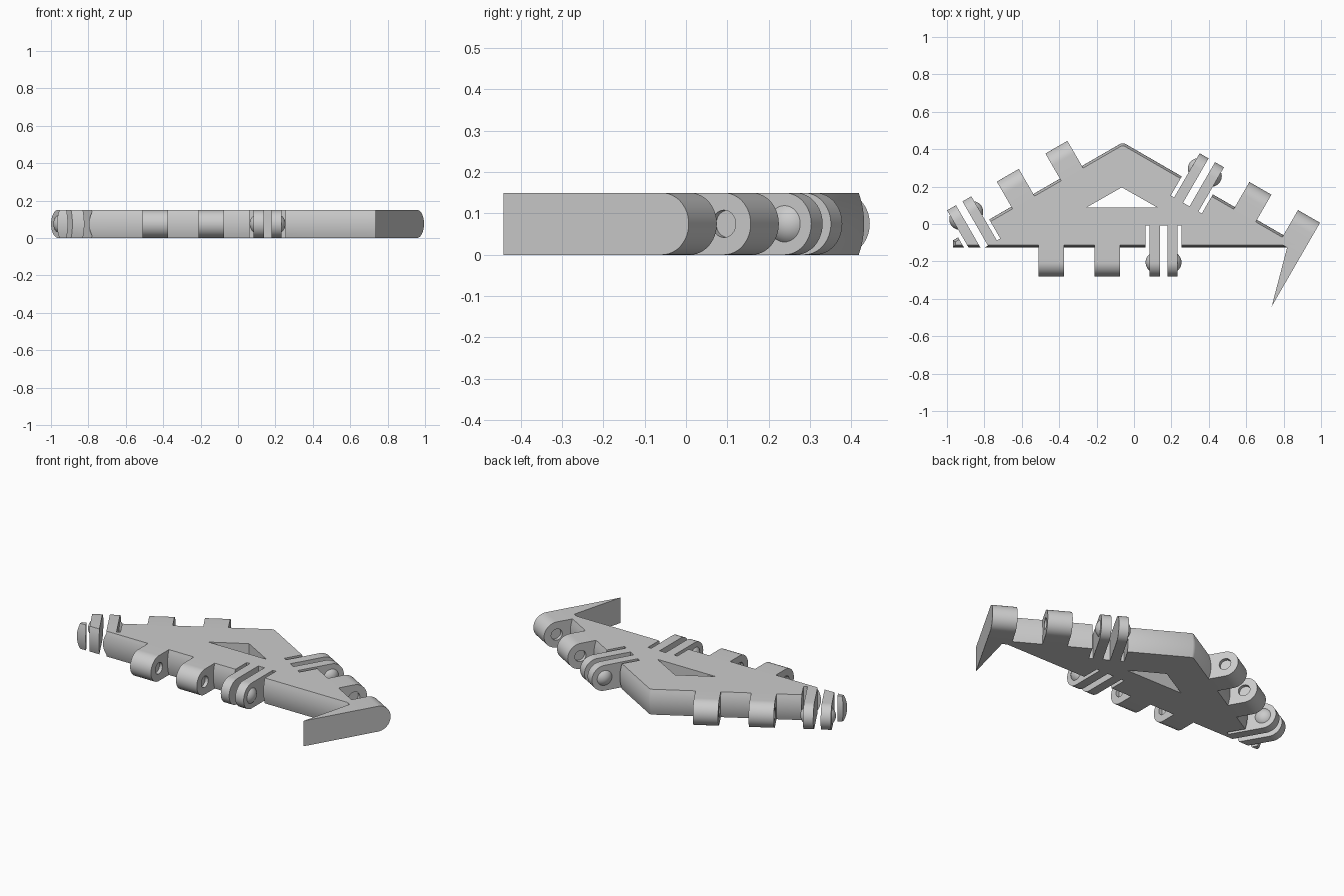
import bpy, bmesh, math
from mathutils import Matrix, Vector

if "Cube" in bpy.data.objects:
    bpy.data.objects.remove(bpy.data.objects["Cube"])

H = 0.15            # plate thickness
R = H / 2           # hinge rounding radius
REACH = 0.168       # hinge length beyond the plate edge

grey = bpy.data.materials.new("plain grey")
grey.use_nodes = True
colour = (0.6, 0.6, 0.6, 1)
grey.diffuse_color = colour
grey.node_tree.nodes["Principled BSDF"].inputs["Base Color"].default_value = colour


def finish(bm, name, frame=Matrix()):
    bmesh.ops.recalc_face_normals(bm, faces=bm.faces)
    mesh = bpy.data.meshes.new(name)
    bm.to_mesh(mesh)
    bm.free()
    mesh.transform(frame)
    mesh.materials.append(grey)
    ob = bpy.data.objects.new(name, mesh)
    bpy.context.collection.objects.link(ob)
    return ob


def prism(name, points, along, frame=Matrix()):
    """Extrude a closed polygon along a vector."""
    bm = bmesh.new()
    face = bm.faces.new([bm.verts.new(p) for p in points])
    ext = bmesh.ops.extrude_face_region(bm, geom=[face])
    moved = [g for g in ext["geom"] if isinstance(g, bmesh.types.BMVert)]
    bmesh.ops.translate(bm, verts=moved, vec=Vector(along))
    return finish(bm, name, frame)


def cut(target, cutters):
    for c in cutters:
        mod = target.modifiers.new("cut", 'BOOLEAN')
        mod.object, mod.solver = c, 'EXACT'
        bpy.context.view_layer.objects.active = target
        bpy.ops.object.modifier_apply(modifier=mod.name)
        bpy.data.objects.remove(c)


def smooth(ob):
    bpy.ops.object.select_all(action='DESELECT')
    ob.select_set(True)
    bpy.context.view_layer.objects.active = ob
    bpy.ops.object.shade_smooth_by_angle(angle=math.radians(30))


def box(name, t0, t1, n0, n1, frame):
    pts = [(t0, n0, -0.1), (t1, n0, -0.1), (t1, n1, -0.1), (t0, n1, -0.1)]
    return prism(name, pts, (0, 0, 0.4), frame)


def tab(name, t0, t1, n0, n1, frame):
    """Hinge tab with a half-round outer end."""
    pts = [(t0, n0, H), (t0, n0, 0)]
    for i in range(25):
        a = math.pi * (i / 24 - 0.5)
        pts.append((t0, n1 - R + R * math.cos(a), R + R * math.sin(a)))
    return prism(name, pts, (t1 - t0, 0, 0), frame)


def socket(t, n, frame):
    """Short round cutter centred on a tab's side face."""
    bm = bmesh.new()
    m = Matrix.Translation((t, n, R)) @ Matrix.Rotation(math.pi / 2, 4, 'Y')
    bmesh.ops.create_cone(bm, cap_ends=True, segments=32, radius1=0.033,
                          radius2=0.033, depth=0.04, matrix=m)
    return finish(bm, "socket_cutter", frame)


def dome(name, t, n, side, frame):
    """Shallow spherical cap on a finger's outer face."""
    bm = bmesh.new()
    centre = Vector((t - side * 0.036, n, R))
    m = Matrix.Translation(centre) @ Matrix.Rotation(math.pi / 2, 4, 'Y')
    bmesh.ops.create_uvsphere(bm, u_segments=32, v_segments=24, radius=0.057, matrix=m)
    bmesh.ops.bisect_plane(bm, geom=bm.verts[:] + bm.edges[:] + bm.faces[:],
                           plane_co=(t - side * 0.001, n, R),
                           plane_no=(side, 0, 0), clear_inner=True)
    smooth(finish(bm, name, frame))


# Plate: outline given by edge directions and distances, with bulged sides
outline = [(-90, 0.112), (60, 0.335), (90, 0.418), (120, 0.395), (180, 0.955)]


def corners(offset):
    result = []
    for i, (a, d) in enumerate(outline):
        b, e = outline[(i + 1) % len(outline)]
        a, b, d, e = math.radians(a), math.radians(b), d + offset, e + offset
        s = math.sin(b - a)
        result.append(((d * math.sin(b) - e * math.sin(a)) / s,
                       (e * math.cos(a) - d * math.cos(b)) / s))
    return result


bm = bmesh.new()
rings = []
for k in range(9):
    u = k / 4 - 1
    rings.append([bm.verts.new((x, y, H * k / 8)) for x, y in corners(0.013 * (1 - u * u))])
for low, high in zip(rings, rings[1:]):
    for i in range(len(low)):
        j = (i + 1) % len(low)
        bm.faces.new((low[i], low[j], high[j], high[i]))
bm.faces.new(rings[0])
bm.faces.new(rings[-1])
plate = finish(bm, "plate")

# Triangular window
window = [(-0.255, 0.088, -0.1), (0.125, 0.088, -0.1), (-0.065, 0.196, -0.1)]
cutters = [prism("window_cutter", window, (0, 0, 0.4))]

# Each side carries a clip, a knuckle, and a second knuckle or the hook
sides = [("front", 180, 0.112, -0.158), ("left", -30, 0.335, 0.19), ("right", 30, 0.395, -0.754)]
for side, angle, edge, start in sides:
    frame = Matrix.Rotation(math.radians(angle), 4, 'Z')
    root, end = edge - 0.02, edge + REACH
    axis = end - R

    # Clip: slots in the plate, two fingers with domes
    for a, b in ((-0.096, -0.075), (-0.02, 0.02), (0.075, 0.096)):
        cutters.append(box("slot_cutter", start + a, start + b, edge - 0.105, edge + 0.1, frame))
    for s in (-1, 1):
        lo, hi = sorted((start + s * 0.02, start + s * 0.075))
        smooth(tab(side + "_clip_finger", lo, hi, root, end, frame))
        dome(side + "_clip_dome", start + s * 0.075, axis, s, frame)

    # Knuckles with a socket in both side faces
    for k in (1, 2):
        mid = start + 0.3 * k
        lo, hi = mid - 0.068, mid + 0.068
        if side == "left" and k == 2:
            hook = tab("hook_knuckle", lo, hi, root - 0.015, end, frame)
            cut(hook, [socket(lo, axis, frame)])
            smooth(hook)
            # Pointed blade running back past the plate
            blade = [(lo, root - 0.015, 0), (hi, root - 0.015, 0), (hi, -0.014, 0), (lo + 0.05, 0.3, 0)]
            prism("hook_blade", blade, (0, 0, H), frame)
        else:
            knuckle = tab(side + "_knuckle", lo, hi, root, end, frame)
            cut(knuckle, [socket(lo, axis, frame), socket(hi, axis, frame)])
            smooth(knuckle)

cut(plate, cutters)
smooth(plate)
